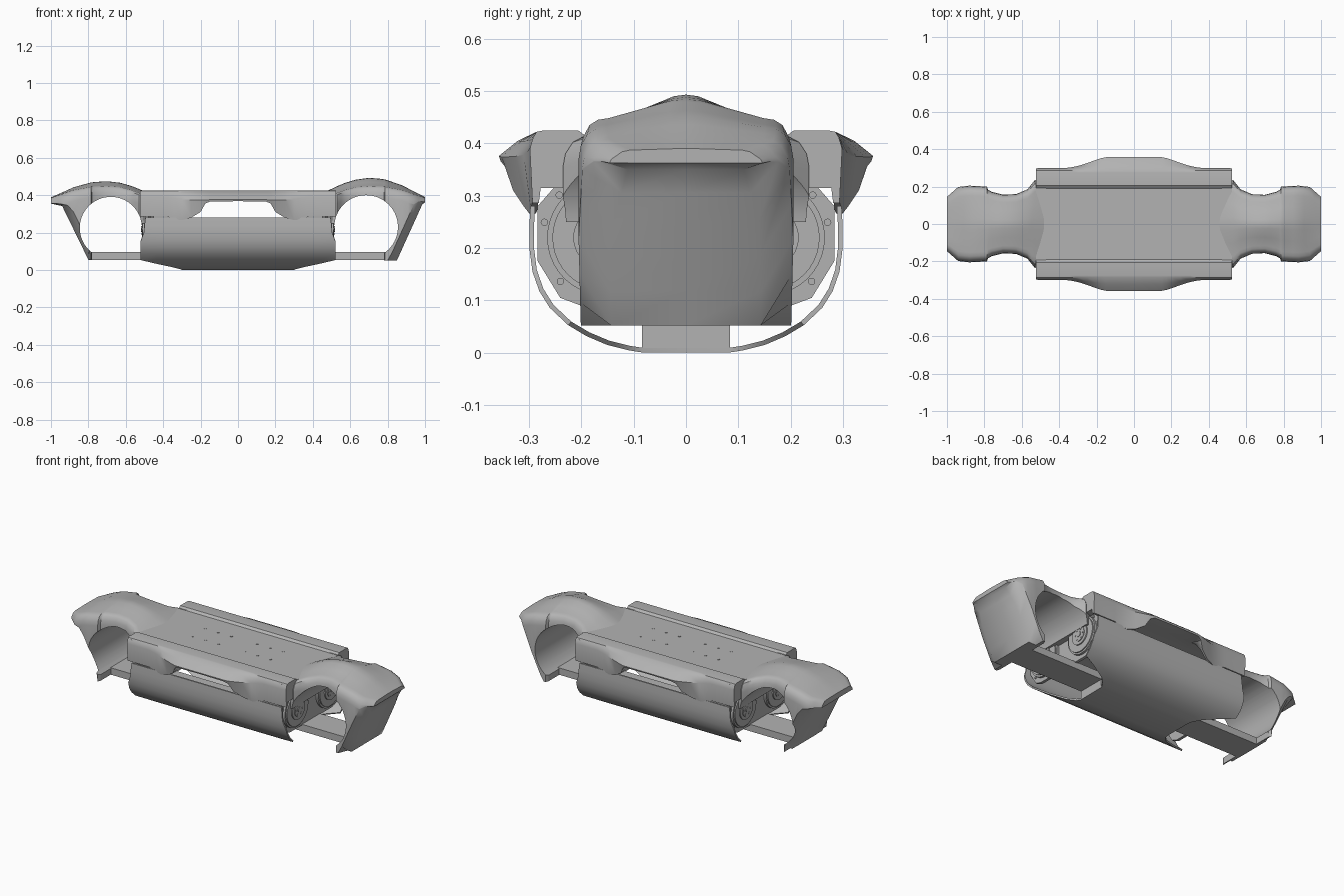
import bpy, bmesh, math
from mathutils import Matrix, Vector

if "Cube" in bpy.data.objects:
    bpy.data.objects.remove(bpy.data.objects["Cube"])


def material(name, value):
    m = bpy.data.materials.new(name)
    m.use_nodes = True
    col = (value, value, value, 1)
    m.diffuse_color = col
    m.node_tree.nodes["Principled BSDF"].inputs["Base Color"].default_value = col
    return m


GREY = material("plain grey", 0.45)


def finish(name, bm, angle=35, cutter=None):
    """Turn a bmesh into a named, shaded object, optionally cutting it first."""
    bmesh.ops.recalc_face_normals(bm, faces=bm.faces)
    mesh = bpy.data.meshes.new(name)
    bm.to_mesh(mesh)
    bm.free()
    ob = bpy.data.objects.new(name, mesh)
    bpy.context.collection.objects.link(ob)
    mesh.materials.append(GREY)
    bpy.ops.object.select_all(action="DESELECT")
    ob.select_set(True)
    bpy.context.view_layer.objects.active = ob
    if cutter:
        mod = ob.modifiers.new("opening", "BOOLEAN")
        mod.operation = "DIFFERENCE"
        mod.solver = "EXACT"
        mod.object = cutter
        bpy.ops.object.modifier_apply(modifier=mod.name)
        bpy.data.objects.remove(cutter)
    bpy.ops.object.shade_smooth_by_angle(angle=math.radians(angle))
    return ob


def interp(table, x, col=1):
    """Linear lookup in a table whose first column is x."""
    if x <= table[0][0]:
        return table[0][col]
    for a, b in zip(table, table[1:]):
        if x <= b[0]:
            return a[col] + (b[col] - a[col]) * (x - a[0]) / (b[0] - a[0])
    return table[-1][col]


def loft(name, sections, cutter=None):
    """Skin closed (x, half outline) sections, mirrored across y."""
    bm = bmesh.new()
    rings = []
    for x, half in sections:
        pts = half + [(-y, z) for y, z in half[-2:0:-1]]
        rings.append([bm.verts.new((x, y, z)) for y, z in pts])
    for a, b in zip(rings, rings[1:]):
        n = len(a)
        for i in range(n):
            j = (i + 1) % n
            bm.faces.new((a[i], a[j], b[j], b[i]))
    bm.faces.new(rings[0])
    bm.faces.new(rings[-1])
    return finish(name, bm, 35, cutter)


def add_box(bm, x0, x1, y0, y1, z0, z1):
    m = Matrix.Translation(((x0 + x1) / 2, (y0 + y1) / 2, (z0 + z1) / 2))
    bmesh.ops.create_cube(bm, size=1, matrix=m @ Matrix.Diagonal((x1 - x0, y1 - y0, z1 - z0, 1)))


def add_disc(bm, centre, radius, depth, axis="X", segments=40):
    turn = {"X": Matrix.Rotation(math.pi / 2, 4, "Y"),
            "Y": Matrix.Rotation(math.pi / 2, 4, "X"),
            "Z": Matrix.Identity(4)}[axis]
    bmesh.ops.create_cone(bm, cap_ends=True, segments=segments, radius1=radius,
                          radius2=radius, depth=depth,
                          matrix=Matrix.Translation(centre) @ turn)


# Fenders: x, half width, shoulder height, ridge height
FENDER = [(.45, .2, .39, .41), (.53, .235, .415, .448), (.57, .185, .43, .465),
          (.63, .16, .446, .483), (.70, .157, .452, .493), (.76, .172, .45, .488),
          (.78, .183, .449, .485), (.787, .2, .448, .484), (.88, .205, .43, .452),
          (.94, .198, .408, .42), (1.0, .145, .387, .39)]
STATIONS = [.45, .49, .53, .55, .57, .6, .63, .66, .70, .73, .76, .776, .78, .787, .8,
            .825, .85, .88, .91, .94, .965, .985, 1.0]


def fender(name, side, under, ridge, wheel_x, wheel_z, radius):
    sections = []
    for x in STATIONS:
        w, zs, zr = (interp(FENDER, x, c) for c in (1, 2, 3))
        zr = zs + (zr - zs) * ridge
        zb = interp(under, x)
        edge = min(max(zb, interp(under, x + .045)) if x > .787 else zb, zs - .025)
        zb = min(zb, edge)
        half = [(0, zb), (.7 * w, zb), (w, edge), (w, max(edge + .002, zs - .06)),
                (.98 * w, max(edge + .008, zs - .035)), (.92 * w, max(edge + .014, zs - .013)),
                (.84 * w, zs - .003), (.74 * w, zs), (.45 * w, zs + (zr - zs) * .45),
                (.15 * w, zs + (zr - zs) * .92), (0, zr)]
        sections.append((side * x, half))
    bm = bmesh.new()
    add_disc(bm, (side * wheel_x, 0, wheel_z), radius, 1, "Y", 64)
    cutter = finish(name + "_cutter", bm)
    cutter.hide_render = True
    loft(name, sections, cutter)


fender("left_fender", 1, [(.776, .25), (.78, .052), (.85, .052), (.985, .35), (1.0, .365)],
       1, .685, .23, .17)
fender("right_fender", -1, [(.776, .25), (.78, .055), (.80, .055), (.94, .342), (1.0, .355)],
       .55, .68, .225, .166)

# Deck with flared side panels: |x|, flare y, flare z, lower edge y, lower edge z
FLARE = [(0, .357, .376, .354, .368), (.15, .357, .376, .354, .366), (.175, .352, .374, .345, .355),
         (.2, .344, .374, .33, .31), (.25, .326, .375, .31, .28), (.3, .31, .378, .299, .266),
         (.34, .302, .385, .296, .272), (.38, .299, .39, .294, .286), (.525, .298, .39, .293, .286)]
sections = []
for x in [-r[0] for r in FLARE[:0:-1]] + [r[0] for r in FLARE]:
    yf, zf, yb, zb = (interp(FLARE, abs(x), c) for c in (1, 2, 3, 4))
    half = [(0, .378), (.2, .378), (.27, .372), (yb - .012, zb), (yb, zb), (yf, zf),
            ((yf + .285) / 2, (zf + .426) / 2 + .004), (.285, .422), (.275, .424),
            (.205, .424), (.19, .413), (0, .413)]
    sections.append((x, half))
loft("deck", sections)

# Solid panel ends on each corner of the deck
bm = bmesh.new()
for sx in (-1, 1):
    for sy in (-1, 1):
        add_box(bm, sx * .47, sx * .525, sy * .19, sy * .29, .315, .415)
finish("deck_corner_blocks", bm)

# Rivet heads along the deck
bm = bmesh.new()
for x in (.085, .172, .257):
    for sx in (-1, 1):
        for sy in (-1, 1):
            add_disc(bm, (sx * x, sy * .06, .413), .007, .004, "Z", 12)
finish("deck_rivets", bm)

# Belly tub, one row per height: y, z, half length
TUB = [(.297, .28, .495), (.299, .24, .5), (.299, .2, .503), (.293, .155, .52), (.28, .118, .522),
       (.26, .086, .522), (.225, .053, .52), (.19, .032, .43), (.15, .015, .35),
       (.11, .005, .31), (.085, .001, .3)]
rows = TUB + [(-y, z, l) for y, z, l in TUB[::-1]]
bm = bmesh.new()
grid = [[bm.verts.new((l * k / 6, y, z)) for k in range(-6, 7)] for y, z, l in rows]
for a, b in zip(grid, grid[1:]):
    for i in range(12):
        bm.faces.new((a[i], a[i + 1], b[i + 1], b[i]))
bmesh.ops.recalc_face_normals(bm, faces=bm.faces)
# Give the shell thickness towards the inside
inner = bmesh.ops.duplicate(bm, geom=bm.verts[:] + bm.edges[:] + bm.faces[:])
pairs = inner["vert_map"]
outer = [v for row in grid for v in row]
for v in outer:
    out = Vector((0, v.co.y, (v.co.z - .28) * 1.1)).normalized()
    pairs[v].co = v.co - out * .009
for e in [e for e in bm.edges if e.is_boundary and e.verts[0] in set(outer)]:
    a, b = e.verts
    bm.faces.new((a, b, pairs[b], pairs[a]))
finish("belly_tub", bm)

# Keel block and the beam joining both fender feet
bm = bmesh.new()
add_box(bm, -.299, .299, -.084, .084, .003, .052)
finish("keel_block", bm)
bm = bmesh.new()
add_box(bm, -.80, .83, -.085, .085, .054, .095)
finish("lower_beam", bm)

# Bulkheads closing both ends of the tub
PLATE = [(0, .09), (.2, .09), (.24, .105), (.283, .175), (.283, .28), (.25, .318), (0, .318)]
for name, s in (("left_bulkhead", 1), ("right_bulkhead", -1)):
    loft(name, [(s * .465, PLATE), (s * .482, PLATE)])

# Paired drive hubs on each bulkhead, with bolts
for name, sx in (("left", 1), ("right", -1)):
    for place, sy in (("back", 1), ("front", -1)):
        bm = bmesh.new()
        c = Vector((0, sy * .155, .22))
        for x, r, d in ((.488, .11, .016), (.495, .1, .016), (.5, .06, .02),
                        (.504, .042, .02), (.508, .016, .02)):
            add_disc(bm, c + Vector((sx * x, 0, 0)), r, d)
        for k in range(6):
            a = math.tau * k / 6
            add_disc(bm, c + Vector((sx * .51, .03 * math.cos(a), .03 * math.sin(a))),
                     .006, .012, "X", 10)
        for a in (-.78, .25, .75):
            add_disc(bm, c + Vector((sx * .483, sy * .119 * math.cos(a), .119 * math.sin(a))),
                     .007, .008, "X", 12)
        finish(f"{name}_{place}_hub", bm)
